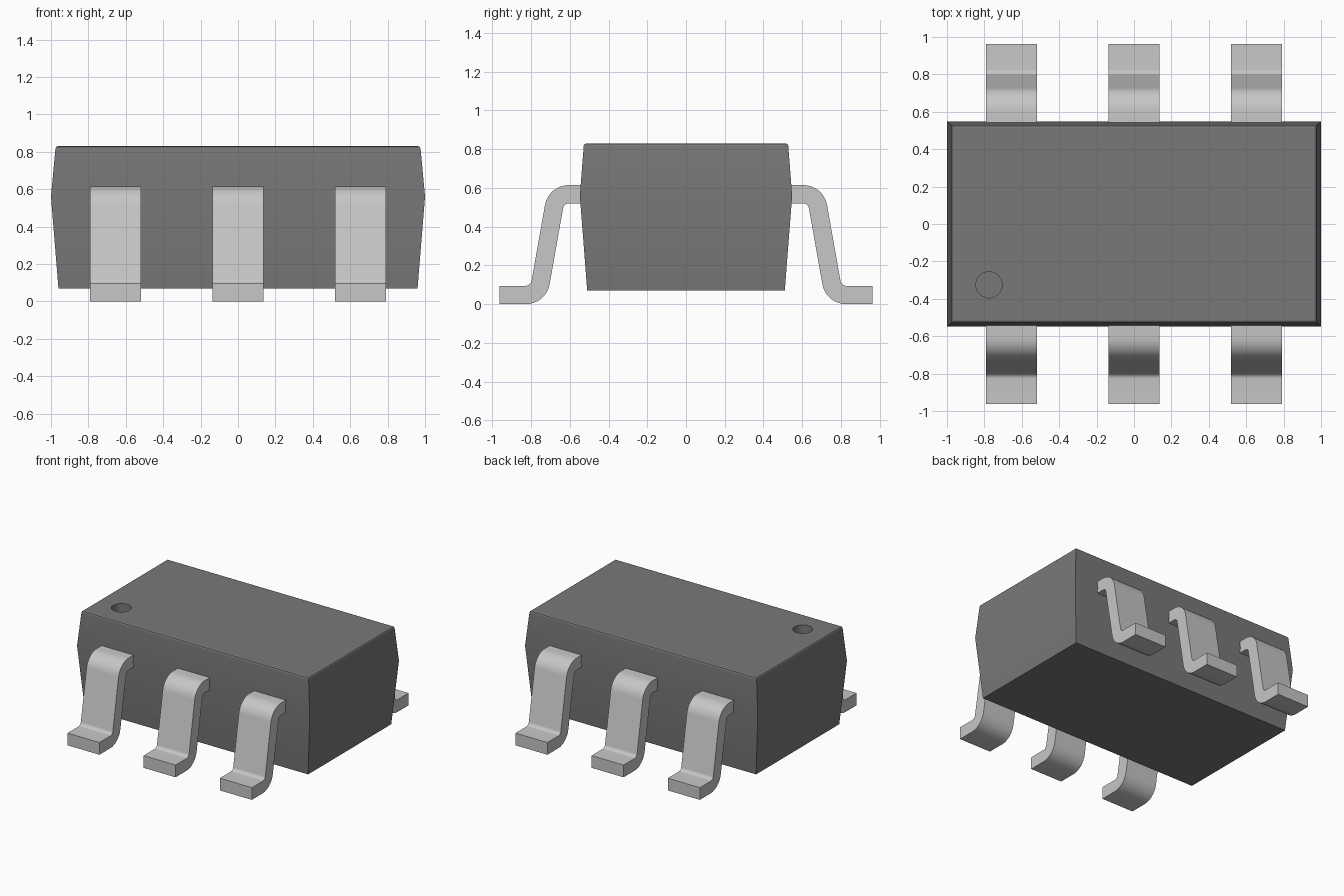
import bpy
import bmesh
from math import cos, sin, radians

cube = bpy.data.objects.get("Cube")
if cube:
    bpy.data.objects.remove(cube, do_unlink=True)


def make_material(name, rgb, metallic=0.0):
    mat = bpy.data.materials.new(name)
    mat.use_nodes = True
    mat.diffuse_color = (*rgb, 1)
    mat.node_tree.nodes["Principled BSDF"].inputs["Base Color"].default_value = (*rgb, 1)
    return mat


def make_object(name, bm, mat):
    bmesh.ops.recalc_face_normals(bm, faces=bm.faces)
    mesh = bpy.data.meshes.new(name)
    bm.to_mesh(mesh)
    bm.free()
    mesh.materials.append(mat)
    obj = bpy.data.objects.new(name, mesh)
    bpy.context.collection.objects.link(obj)
    return obj


def select_only(obj):
    bpy.ops.object.select_all(action="DESELECT")
    obj.select_set(True)
    bpy.context.view_layer.objects.active = obj


def smooth(obj, degrees):
    select_only(obj)
    bpy.ops.object.shade_smooth_by_angle(angle=radians(degrees))


plastic = make_material("dark grey plastic", (0.19, 0.19, 0.19))
metal = make_material("light grey metal", (0.57, 0.57, 0.57))

# Moulded body: three stacked rectangles (half x, half y, z), widest at the parting line
TOP = 0.83
sections = [(0.96, 0.51, 0.07), (1.0, 0.548, 0.56), (0.975, 0.527, TOP)]
bm = bmesh.new()
rings = [[bm.verts.new((sx * hx, sy * hy, z))
          for sx, sy in ((-1, -1), (1, -1), (1, 1), (-1, 1))]
         for hx, hy, z in sections]
for low, high in zip(rings, rings[1:]):
    for i in range(4):
        j = (i + 1) % 4
        bm.faces.new((low[i], low[j], high[j], high[i]))
bm.faces.new(rings[0][::-1])
bm.faces.new(rings[-1])
rim = [e for e in bm.edges if all(v in rings[-1] for v in e.verts)]
bmesh.ops.bevel(bm, geom=rim, offset=0.012, segments=2, profile=0.5, affect="EDGES")
body = make_object("body", bm, plastic)

# Round pin-one marker sunk into the top
bpy.ops.mesh.primitive_cylinder_add(vertices=40, radius=0.07, depth=0.2,
                                    location=(-0.775, -0.325, TOP))
cutter = bpy.context.object
cutter.name = "marker_cutter"
cutter.hide_render = True
cutter.data.materials.append(plastic)
cut = body.modifiers.new("marker", "BOOLEAN")
cut.operation = "DIFFERENCE"
cut.solver = "EXACT"
cut.object = cutter
select_only(body)
bpy.ops.object.modifier_apply(modifier=cut.name)
bpy.data.objects.remove(cutter, do_unlink=True)
smooth(body, 20)

# Gull-wing lead profile in (y, z): shoulder bend, sloping leg, foot bend
INNER, THICK, LEAN = 0.03, 0.095, 10
OUTER = INNER + THICK
SHOULDER, ANKLE = (0.605, 0.49), (0.827, 0.125)


def arc(centre, radius, start, end, steps=8):
    angles = [radians(start + (end - start) * i / steps) for i in range(steps + 1)]
    return [(centre[0] + radius * cos(a), centre[1] + radius * sin(a)) for a in angles]


upper = ([(0.5, SHOULDER[1] + OUTER)] + arc(SHOULDER, OUTER, 90, LEAN)
         + arc(ANKLE, INNER, 180 + LEAN, 270) + [(0.962, THICK)])
lower = ([(0.5, SHOULDER[1] + INNER)] + arc(SHOULDER, INNER, 90, LEAN)
         + arc(ANKLE, OUTER, 180 + LEAN, 270) + [(0.962, 0)])


def make_lead(name, x, side, width=0.275):
    bm = bmesh.new()
    # Each station is one cross-section: upper left, upper right, lower right, lower left
    stations = []
    for (uy, uz), (ly, lz) in zip(upper, lower):
        corners = ((-1, uy, uz), (1, uy, uz), (1, ly, lz), (-1, ly, lz))
        stations.append([bm.verts.new((x + s * width / 2, side * y, z))
                         for s, y, z in corners])
    for a, b in zip(stations, stations[1:]):
        for i in range(4):
            j = (i + 1) % 4
            bm.faces.new((a[i], a[j], b[j], b[i]))
    bm.faces.new(stations[0])
    bm.faces.new(stations[-1])
    smooth(make_object(name, bm, metal), 30)


for row, side in (("front", -1), ("back", 1)):
    for place, x in (("right", -0.655), ("middle", 0), ("left", 0.655)):
        make_lead(f"{row}_{place}_lead", x, side)
